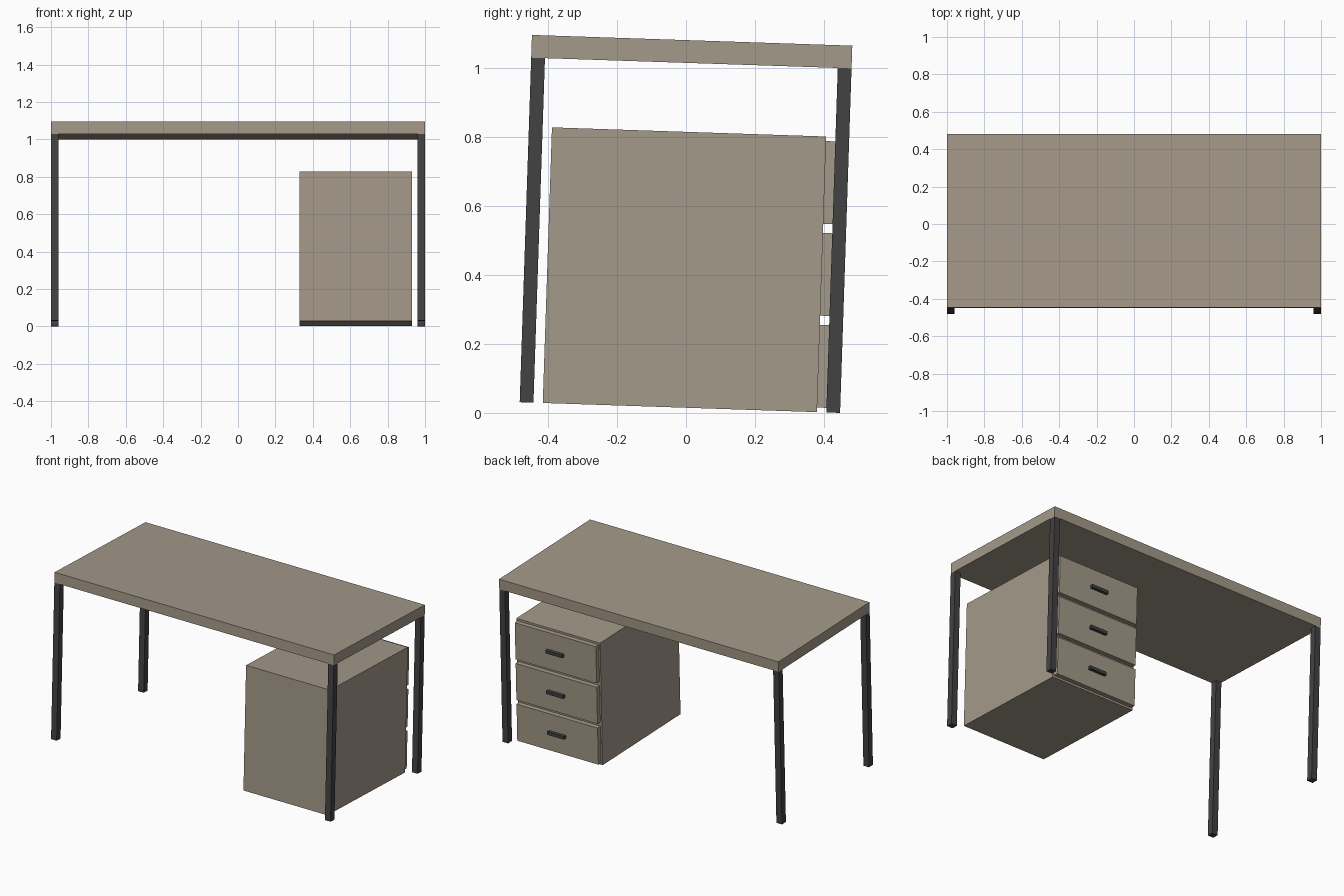
import bpy
import math
from mathutils import Matrix

if "Cube" in bpy.data.objects:
    bpy.data.objects.remove(bpy.data.objects["Cube"])

DEPTH, LEG_H, TOP_T, LEG = 0.93, 1.0, 0.066, 0.04
TILT = math.radians(1.91)

# The whole desk leans slightly backwards, resting on its rear feet
y_off = -(DEPTH * math.cos(TILT) + (LEG_H + TOP_T) * math.sin(TILT)) / 2
LEAN = Matrix.Translation((0, y_off, DEPTH * math.sin(TILT))) @ Matrix.Rotation(-TILT, 4, 'X')


def material(name, color):
    m = bpy.data.materials.new(name)
    m.diffuse_color = (*color, 1)
    m.use_nodes = True
    m.node_tree.nodes["Principled BSDF"].inputs["Base Color"].default_value = m.diffuse_color
    return m


wood = material("wood", (0.37, 0.32, 0.25))
metal = material("dark_metal", (0.055, 0.055, 0.055))


def box(name, lo, hi, mat):
    """Box between two corners given in the upright desk frame."""
    bpy.ops.mesh.primitive_cube_add(size=1)
    ob = bpy.context.object
    ob.name = name
    size = [b - a for a, b in zip(lo, hi)]
    mid = [(a + b) / 2 for a, b in zip(lo, hi)]
    ob.data.transform(Matrix.Translation(mid) @ Matrix.Diagonal((*size, 1)))
    ob.data.materials.append(mat)
    ob.matrix_world = LEAN
    return ob


# Table top
box("table_top", (-1, 0, LEG_H), (1, DEPTH, LEG_H + TOP_T), wood)

# Four square legs, flush with the corners
for side, x in (("left", -1), ("right", 1 - LEG)):
    for end, y in (("front", 0), ("back", DEPTH - LEG)):
        box(f"{end}_{side}_leg", (x, y, 0), (x + LEG, y + LEG, LEG_H), metal)

# Drawer cabinet
X0, X1, Y0, Y1, CAB_H = 0.33, 0.93, 0.067, 0.863, 0.8
box("cabinet", (X0, Y0, 0), (X1, Y1, CAB_H), wood)

# Drawer fronts with bar handles, facing the rear
pitch, gap, thick = CAB_H / 3, 0.0133, 0.03
xc = (X0 + X1) / 2
for i in range(3):
    z = pitch * i
    zc = z + pitch / 2
    box(f"drawer_front_{i + 1}", (X0 + 0.01, Y1, z + gap),
        (X1 - 0.01, Y1 + thick, z + pitch - gap), wood)
    box(f"drawer_handle_{i + 1}", (xc - 0.06, Y1 + thick, zc - 0.01),
        (xc + 0.06, Y1 + thick + 0.02, zc + 0.01), metal)
